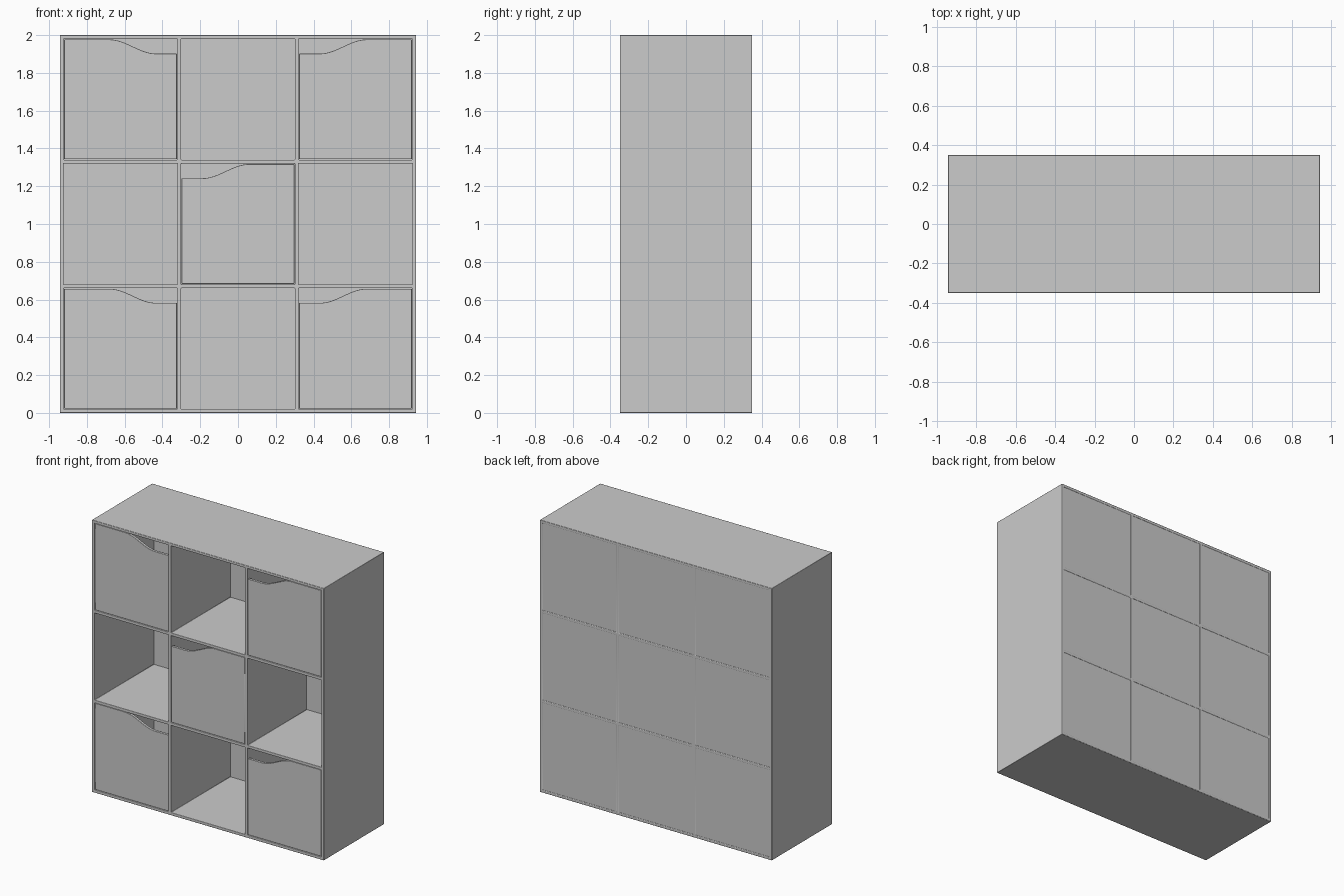
import bpy, bmesh, math

if "Cube" in bpy.data.objects:
    bpy.data.objects.remove(bpy.data.objects["Cube"])

W, D, H, T = 1.886, 0.70, 2.0, 0.02
CW, CH = (W - 4 * T) / 3, (H - 4 * T) / 3   # clear size of one compartment


def lines(start, cell):
    """Alternating board / compartment boundaries along one axis."""
    out = [start]
    for i in range(7):
        out.append(out[-1] + (T if i % 2 == 0 else cell))
    return out


XS, ZS = lines(-W / 2, CW), lines(0, CH)


def finish(bm, name, bevel):
    bmesh.ops.recalc_face_normals(bm, faces=bm.faces)
    me = bpy.data.meshes.new(name)
    bm.to_mesh(me)
    bm.free()
    ob = bpy.data.objects.new(name, me)
    bpy.context.collection.objects.link(ob)
    if bevel:
        mod = ob.modifiers.new("soft_edges", 'BEVEL')
        mod.width, mod.segments, mod.limit_method = bevel, 2, 'ANGLE'
    bpy.ops.object.select_all(action='DESELECT')
    ob.select_set(True)
    bpy.context.view_layer.objects.active = ob
    bpy.ops.object.shade_smooth_by_angle(angle=math.radians(35))
    return ob


def extrude_y(bm, faces, depth):
    ext = bmesh.ops.extrude_face_region(bm, geom=faces)
    verts = [v for v in ext['geom'] if isinstance(v, bmesh.types.BMVert)]
    bmesh.ops.translate(bm, verts=verts, vec=(0, depth, 0))


def slab(name, profile, y0, y1, bevel):
    """Extrude an xz outline from y0 to y1."""
    bm = bmesh.new()
    f = bm.faces.new([bm.verts.new((x, y0, z)) for x, z in profile])
    extrude_y(bm, [f], y1 - y0)
    # extrusion keeps the source face as the second cap
    if f.is_valid is False or f not in bm.faces[:]:
        edges = [e for e in bm.edges if e.is_boundary]
        bmesh.ops.holes_fill(bm, edges=edges, sides=0)
    else:
        edges = [e for e in bm.edges if e.is_boundary]
        if edges:
            bmesh.ops.holes_fill(bm, edges=edges, sides=0)
    return finish(bm, name, bevel)


# Frame: one lattice of outer walls, shelves and dividers
bm = bmesh.new()
for front, y in ((True, -D / 2), (False, D / 2)):
    grid = [[bm.verts.new((x, y, z)) for z in ZS] for x in XS]
    for i in range(7):
        for j in range(7):
            if not (i % 2 and j % 2):
                bm.faces.new((grid[i][j], grid[i + 1][j], grid[i + 1][j + 1], grid[i][j + 1]))
    if front:
        first = grid
# walls joining the front and back lattice along every open border
for a, b in [(e.verts[0], e.verts[1]) for e in bm.edges
             if e.is_boundary and e.verts[0].co.y < 0]:
    def back(v):
        i, j = next((i, j) for i in range(8) for j in range(8) if first[i][j] is v)
        return grid[i][j]
    bm.faces.new((a, b, back(b), back(a)))
finish(bm, "cabinet_frame", 0.003)

# Back panels: one thin sheet per compartment
for c in range(3):
    for r in range(3):
        x0, x1 = XS[2 * c + 1], XS[2 * c + 2]
        z0, z1 = ZS[2 * r + 1], ZS[2 * r + 2]
        slab(f"back_panel_{r}_{c}", [(x0, z0), (x1, z0), (x1, z1), (x0, z1)],
             D / 2 - 0.01, D / 2 - 0.003, 0)


def door(name, c, r, notch_right):
    """Door with an S-curved finger notch at one top corner."""
    g = 0.003
    half, cx = CW / 2 - g, (XS[2 * c + 1] + XS[2 * c + 2]) / 2
    z0, z1 = ZS[2 * r + 1] + g, ZS[2 * r + 2] - g
    pts = [(-half, z0), (half, z0)]
    n = 16
    for k in range(n + 1):
        t = k / n
        drop = 0.075 * (1 + math.cos(math.pi * t)) / 2
        pts.append((0.19 - 0.25 * t, z1 - drop))
    pts.insert(2, (half, z1 - 0.075))
    pts.append((-half, z1))
    s = 1 if notch_right else -1
    slab(name, [(cx + s * x, z) for x, z in pts], -D / 2 + 0.004, -D / 2 + 0.024, 0.002)


# Doors in the corners and the centre
for name, c, r, right in (("door_top_left", 0, 2, True), ("door_top_right", 2, 2, False),
                          ("door_centre", 1, 1, False),
                          ("door_bottom_left", 0, 0, True), ("door_bottom_right", 2, 0, False)):
    door(name, c, r, right)
